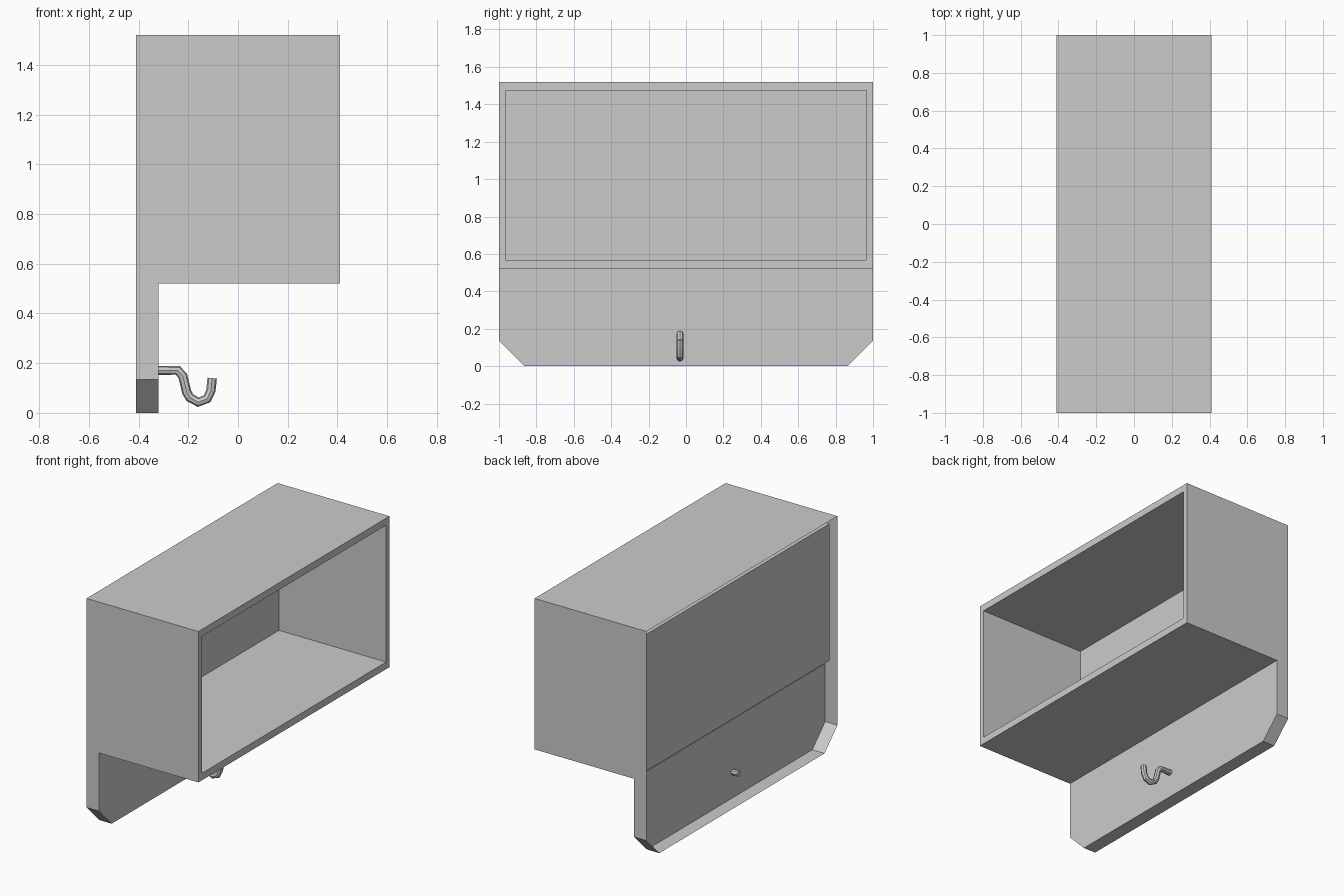
import bpy, bmesh
from mathutils import Vector

if "Cube" in bpy.data.objects:
    bpy.data.objects.remove(bpy.data.objects["Cube"])

BACK, FRONT, PLATE = -0.41, 0.41, -0.32   # depths along x
LOW, TOP = 0.52, 1.52                     # box heights
CH = 0.135                                # corner chamfer


def make_object(name, faces):
    bm = bmesh.new()
    for f in faces:
        bm.faces.new([bm.verts.new(p) for p in f])
    bmesh.ops.remove_doubles(bm, verts=bm.verts, dist=1e-5)
    me = bpy.data.meshes.new(name)
    bm.to_mesh(me)
    bm.free()
    ob = bpy.data.objects.new(name, me)
    bpy.context.collection.objects.link(ob)
    return ob


def rect(x, y, z0, z1):
    return [(x, -y, z0), (x, y, z0), (x, y, z1), (x, -y, z1)]


def bridge(a, b):
    # strips joining two matching closed loops
    n = len(a)
    return [[a[i], b[i], b[(i + 1) % n], a[(i + 1) % n]] for i in range(n)]


# Shelf box: outer skin open to the wall, front rim, inner cavity
outer = rect(FRONT, 1, LOW, TOP)
inner = rect(FRONT, 0.965, 0.567, 1.473)
cavity_back = rect(-0.375, 0.965, 0.567, 1.473)
faces = bridge(inner, outer) + bridge(cavity_back, inner) + [cavity_back]
faces.append([(BACK, -1, TOP), (FRONT, -1, TOP), (FRONT, 1, TOP), (BACK, 1, TOP)])
faces.append([(PLATE, -1, LOW), (PLATE, 1, LOW), (FRONT, 1, LOW), (FRONT, -1, LOW)])
side = [(BACK, TOP), (BACK, LOW), (PLATE, LOW), (FRONT, LOW), (FRONT, TOP)]
faces.append([(x, -1, z) for x, z in side])
faces.append([(x, 1, z) for x, z in reversed(side)])
make_object("shelf_box", faces)

# Hanging plate: front face with a rim running back to the wall
outline = [(-1, LOW), (-1, CH), (-1 + CH, 0), (1 - CH, 0), (1, CH), (1, LOW)]
plate = [(PLATE, y, z) for y, z in outline]
rim = [(BACK, y, z) for y, z in outline]
make_object("back_plate", [plate] + bridge(plate, rim)[:-1])

# Coat hook: round bar swept along a short path
path = [(-0.365, 0.171), (-0.242, 0.171), (-0.222, 0.148), (-0.206, 0.082),
        (-0.194, 0.062), (-0.16, 0.043), (-0.124, 0.057), (-0.109, 0.09),
        (-0.104, 0.14)]
cu = bpy.data.curves.new("hook_path", 'CURVE')
cu.dimensions = '3D'
cu.bevel_depth = 0.019
cu.bevel_resolution = 2
cu.use_fill_caps = True
sp = cu.splines.new('POLY')
sp.points.add(len(path) - 1)
for p, (x, z) in zip(sp.points, path):
    p.co = (x, -0.032, z, 1)
tmp = bpy.data.objects.new("hook_path", cu)
bpy.context.collection.objects.link(tmp)
bpy.context.view_layer.objects.active = tmp
tmp.select_set(True)
bpy.ops.object.convert(target='MESH')
hook = bpy.context.view_layer.objects.active
hook.name = "coat_hook"
bpy.ops.object.shade_smooth_by_angle()
